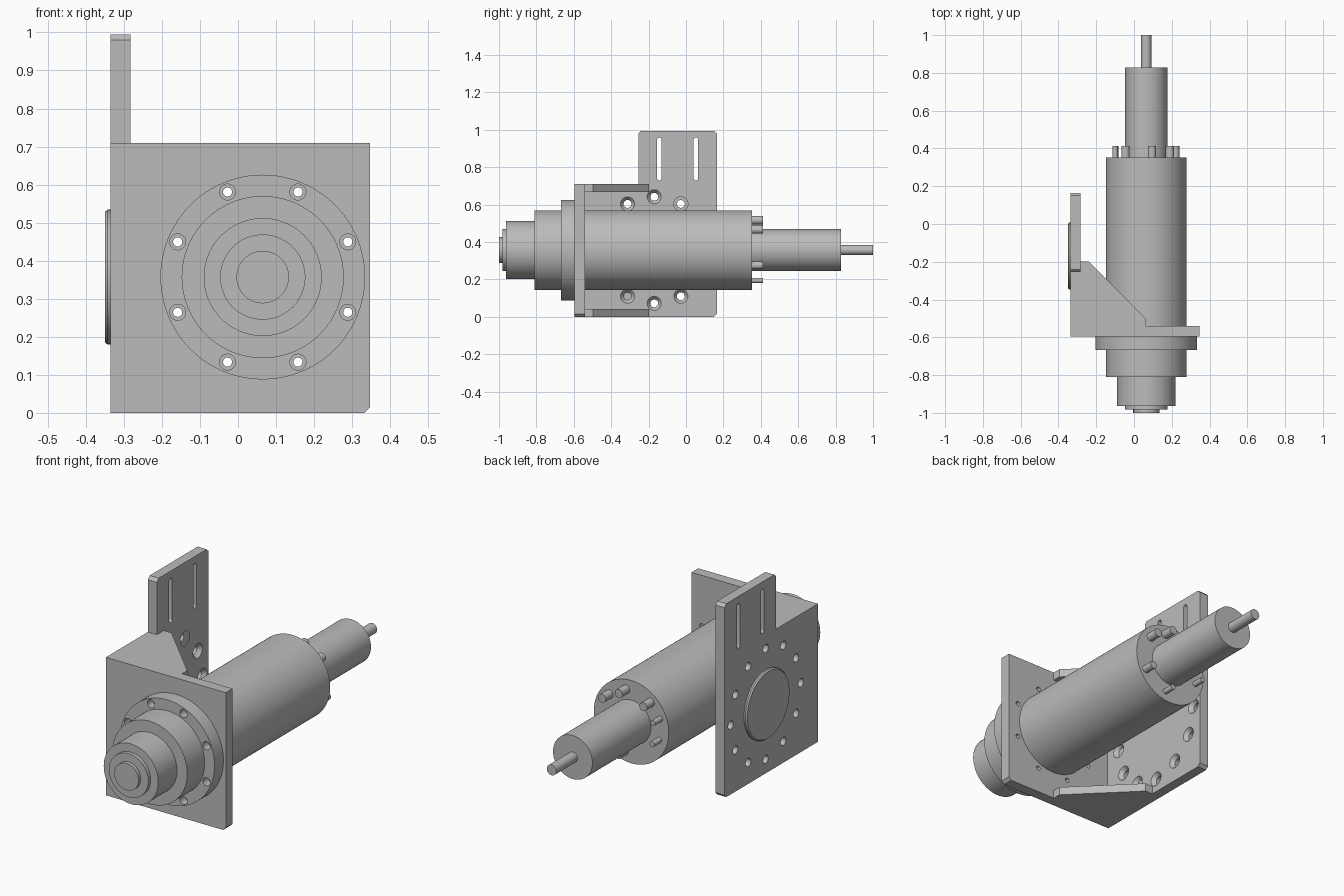
import bpy, bmesh, math
from mathutils import Matrix, Vector

if "Cube" in bpy.data.objects:
    bpy.data.objects.remove(bpy.data.objects["Cube"], do_unlink=True)

grey = bpy.data.materials.new("machined grey")
grey.use_nodes = True
grey.diffuse_color = (0.5, 0.5, 0.5, 1)
grey.node_tree.nodes["Principled BSDF"].inputs["Base Color"].default_value = (0.5, 0.5, 0.5, 1)

AX, AZ = 0.065, 0.357          # spindle axis
DISC_Y = -0.17                 # pilot disc centre
LEFT, INNER = -0.335, -0.283   # faces of the side plate


def finish(name, bm):
    bmesh.ops.recalc_face_normals(bm, faces=bm.faces)
    mesh = bpy.data.meshes.new(name)
    bm.to_mesh(mesh)
    bm.free()
    mesh.materials.append(grey)
    ob = bpy.data.objects.new(name, mesh)
    bpy.context.collection.objects.link(ob)
    return ob


def select(ob):
    bpy.ops.object.select_all(action='DESELECT')
    ob.select_set(True)
    bpy.context.view_layer.objects.active = ob


def smooth(ob):
    select(ob)
    bpy.ops.object.shade_smooth_by_angle(angle=math.radians(30))


def rod(name, start, end, r1, r2=None, segments=64):
    """Cylinder or cone between two points."""
    start, end = Vector(start), Vector(end)
    d = end - start
    bm = bmesh.new()
    m = Matrix.Translation((start + end) / 2) @ d.to_track_quat('Z', 'Y').to_matrix().to_4x4()
    bmesh.ops.create_cone(bm, cap_ends=True, segments=segments, radius1=r1,
                          radius2=r1 if r2 is None else r2, depth=d.length, matrix=m)
    ob = finish(name, bm)
    smooth(ob)
    return ob


def slab(name, outline, offset):
    """Extrude a closed outline of 3D points along an offset."""
    bm = bmesh.new()
    face = bm.faces.new([bm.verts.new(p) for p in outline])
    ext = bmesh.ops.extrude_face_region(bm, geom=[face])
    bmesh.ops.translate(bm, vec=offset, verts=[v for v in ext['geom'] if isinstance(v, bmesh.types.BMVert)])
    return finish(name, bm)


def cut(ob, cutters):
    for c in cutters:
        mod = ob.modifiers.new("cut", 'BOOLEAN')
        mod.operation, mod.solver, mod.object = 'DIFFERENCE', 'EXACT', c
        select(ob)
        bpy.ops.object.modifier_apply(modifier=mod.name)
        bpy.data.objects.remove(c, do_unlink=True)
    smooth(ob)


def turned(name, profile):
    """Solid of revolution about the spindle axis from (y, radius) steps."""
    bm = bmesh.new()
    verts = [bm.verts.new((AX + r, y, AZ)) for y, r in profile]
    edges = [bm.edges.new(pair) for pair in zip(verts, verts[1:])]
    bmesh.ops.spin(bm, geom=verts + edges, cent=(AX, 0, AZ), axis=(0, 1, 0),
                   angle=math.tau, steps=96, use_duplicate=False)
    bmesh.ops.remove_doubles(bm, verts=bm.verts, dist=0.0001)
    smooth(finish(name, bm))


# Stepped nose, body, rear housing and drive shaft
turned("spindle_nose", [(-1, 0), (-1, 0.069), (-0.982, 0.069), (-0.982, 0.112), (-0.963, 0.112),
                        (-0.963, 0.155), (-0.81, 0.155), (-0.81, 0.213), (-0.6, 0.213), (-0.6, 0)])
turned("spindle_body", [(-0.6, 0), (-0.6, 0.213), (0.352, 0.213), (0.352, 0.112),
                        (0.828, 0.112), (0.828, 0.027), (1, 0.027), (1, 0)])

# Mounting flange and front plate with shared bolt circle
bolt_circle = [(AX + 0.242 * math.cos(a), AZ + 0.242 * math.sin(a))
               for a in [math.radians(22.5 + 45 * i) for i in range(8)]]
flange = rod("mounting_flange", (AX, -0.668, AZ), (AX, -0.595, AZ), 0.269, segments=96)
cut(flange, [rod("cutter", (x, -0.7, z), (x, -0.5, z), 0.012, segments=24) for x, z in bolt_circle]
    + [rod("cutter", (x, -0.7, z), (x, -0.625, z), 0.021, segments=24) for x, z in bolt_circle])

Y0, Y1, TOP = -0.595, -0.54, 0.71
front = slab("front_plate", [(LEFT, Y0, 0), (0.332, Y0, 0), (0.347, Y0, 0.015),
                             (0.347, Y0, TOP), (LEFT, Y0, TOP)], (0, Y1 - Y0, 0))
cut(front, [rod("cutter", (x, -0.7, z), (x, -0.5, z), 0.012, segments=24) for x, z in bolt_circle])

# Side plate with raised back section, countersunk holes and two slots
side_outline = [(Y1, 0), (0.15, 0), (0.165, 0.015), (0.165, 0.98), (0.15, 0.995),
                (-0.24, 0.995), (-0.255, 0.98), (-0.255, TOP), (Y1, TOP)]
side = slab("side_plate", [(LEFT, y, z) for y, z in side_outline], (INNER - LEFT, 0, 0))
cutters = []
for i in range(12):
    a = math.radians(30 * i)
    y, z = DISC_Y + 0.285 * math.cos(a), AZ + 0.285 * math.sin(a)
    cutters.append(rod("cutter", (LEFT - 0.05, y, z), (INNER + 0.05, y, z), 0.021, segments=32))
    cutters.append(rod("cutter", (INNER - 0.02, y, z), (INNER + 0.004, y, z), 0.021, 0.041, segments=32))
for yc in (-0.143, 0.053):
    w, ring = 0.012, []
    for zc, turn in ((0.947, 0), (0.741, math.pi)):
        for k in range(9):
            a = turn + math.pi * k / 8
            ring.append((LEFT - 0.05, yc + w * math.cos(a), zc + w * math.sin(a)))
    cutters.append(slab("cutter", ring, (0.15, 0, 0)))
cut(side, cutters)

# Raised pilot disc with a small chamfered rim
rod("pilot_disc", (LEFT + 0.01, DISC_Y, AZ), (-0.343, DISC_Y, AZ), 0.177, segments=96)
rod("pilot_disc_rim", (-0.343, DISC_Y, AZ), (-0.35, DISC_Y, AZ), 0.177, 0.171, segments=96)

# Gussets joining the two plates, top and bottom
for name, z in (("top_gusset", 0.667), ("bottom_gusset", 0)):
    slab(name, [(LEFT, Y1, z), (0.06, Y1, z), (0.06, -0.498, z), (-0.24, -0.198, z),
                (LEFT, -0.198, z)], (0, 0, 0.043))

# Connectors and screws standing on the rear face of the body
fittings = [(0.03, 0.16, 0.022), (0.125, 0.11, 0.022), (-0.11, 0.13, 0.022), (0.155, -0.082, 0.02),
            (0.03, -0.162, 0.014), (-0.165, 0.06, 0.014), (-0.16, -0.05, 0.014)]
for i, (dx, dz, r) in enumerate(fittings):
    rod(f"rear_fitting_{i + 1}", (AX + dx, 0.34, AZ + dz), (AX + dx, 0.412, AZ + dz), r, segments=32)
